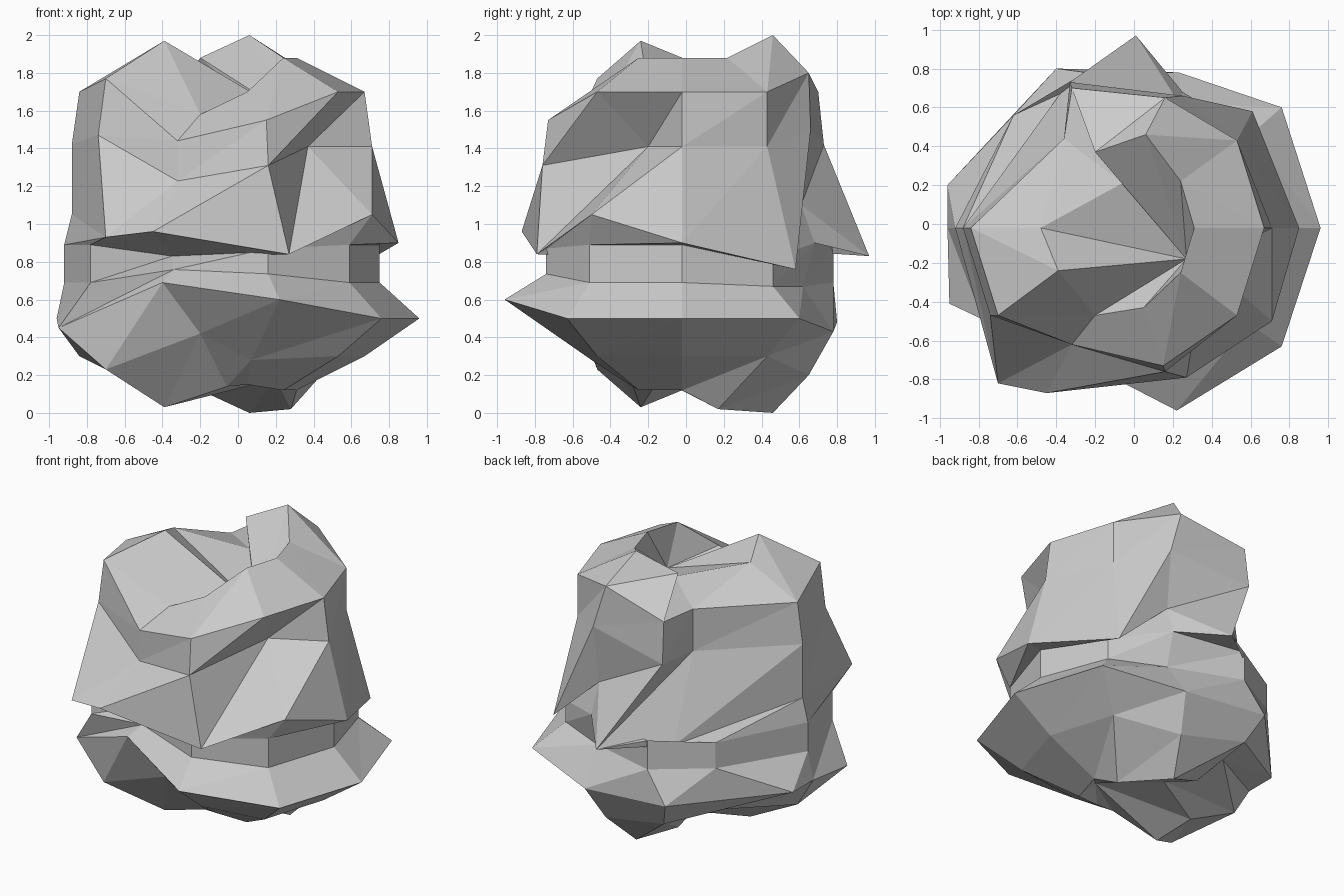
import bpy, bmesh

# Ten-sided cross-sections: (x, y, lift) counter-clockwise from +x
TIP = [(.31, -.02, 0), (.24, .22, 0), (.06, .46, .12), (-.2, .37, 0), (-.06, .21, -.12),
       (-.48, -.02, 0), (-.39, -.24, .09), (-.2, -.47, -.3), (.05, -.43, -.18), (.24, -.25, 0)]
SHOULDER = [(.67, -.02, 0), (.53, .43, 0), (.16, .65, .1), (-.32, .7, 0), (-.36, .44, 0),
            (-.84, -.02, 0), (-.7, -.47, .07), (-.32, -.62, -.26), (.15, -.73, -.15), (.53, -.47, 0)]
BRIM = [(.85, -.02, 0), (.61, .58, -.14), (.24, .61, .2), (.01, .97, -.07), (-.38, .67, -.05),
        (-.88, -.02, .15), (-.7, -.82, .03), (-.45, -.87, .06), (.27, -.79, -.06), (.71, -.5, .15)]
NECK = [(.75, -.02, 0), (.6, .46, -.02), (.25, .62, -.02), (-.25, .78, 0), (-.62, .56, .01),
        (-.92, -.02, 0), (-.78, -.49, 0), (-.34, -.56, .03), (.16, -.74, .02), (.59, -.51, 0)]
SKIRT = [(.96, -.02, 0), (.76, .6, 0), (.23, .78, -.07), (-.4, .8, -.02), (-.96, .2, 0),
         (-.96, -.02, 0), (-.95, -.41, -.05), (-.4, -.64, .19), (.22, -.96, .1), (.76, -.63, 0)]


def ring(bm, section, z, up=1.0, down=1.0, moved=None):
    """One ring of the rock; up/down scale the lifts, moved shifts single corners."""
    pts = [(x, y, z + h * (up if h > 0 else down)) for x, y, h in section]
    for i, p in (moved or {}).items():
        pts[i] = p
    return [bm.verts.new(p) for p in pts]


bm = bmesh.new()
rings = [
    ring(bm, TIP, .12, -1, -.2, {1: (.28, .17, .02), 7: (-.06, -.28, .14), 8: (.05, -.3, .15)}),
    ring(bm, SHOULDER, .30, -1, -.45, {7: (-.2, -.52, .42), 8: (.07, -.5, .28)}),
    ring(bm, SKIRT, .50),
    ring(bm, NECK, .69, 2.3),
    ring(bm, NECK, .89, 0, 3.5, {2: (.25, .68, .9), 7: (-.35, -.38, .83),
                                 8: (.16, -.74, .87)}),
    ring(bm, BRIM, .90),
    ring(bm, SHOULDER, 1.41, .7, .7, {0: (.71, -.02, 1.41), 2: (.25, .66, 1.5),
                                      3: (-.33, .73, 1.42),
                                      5: (-.88, -.02, 1.42), 6: (-.74, -.47, 1.47),
                                      8: (.16, -.76, 1.31), 9: (.37, -.2, 1.41)}),
    ring(bm, SHOULDER, 1.70),
    ring(bm, TIP, 1.88),
]

# Creased walls between neighbouring rings, all split along the same diagonal
n = len(TIP)
for low, high in zip(rings, rings[1:]):
    for i in range(n):
        j = (i + 1) % n
        bm.faces.new((low[i], low[j], high[j]))
        bm.faces.new((low[i], high[j], high[i]))

# Sunken centres at both ends
bottom = bm.verts.new((.2, -.14, .18))
top = bm.verts.new((.27, -.18, 1.58))
for i in range(n):
    j = (i + 1) % n
    bm.faces.new((rings[0][j], rings[0][i], bottom))
    bm.faces.new((rings[-1][i], rings[-1][j], top))

mesh = bpy.data.meshes.new("rock")
bm.to_mesh(mesh)
bm.free()
rock = bpy.data.objects.new("rock", mesh)
bpy.context.collection.objects.link(rock)
